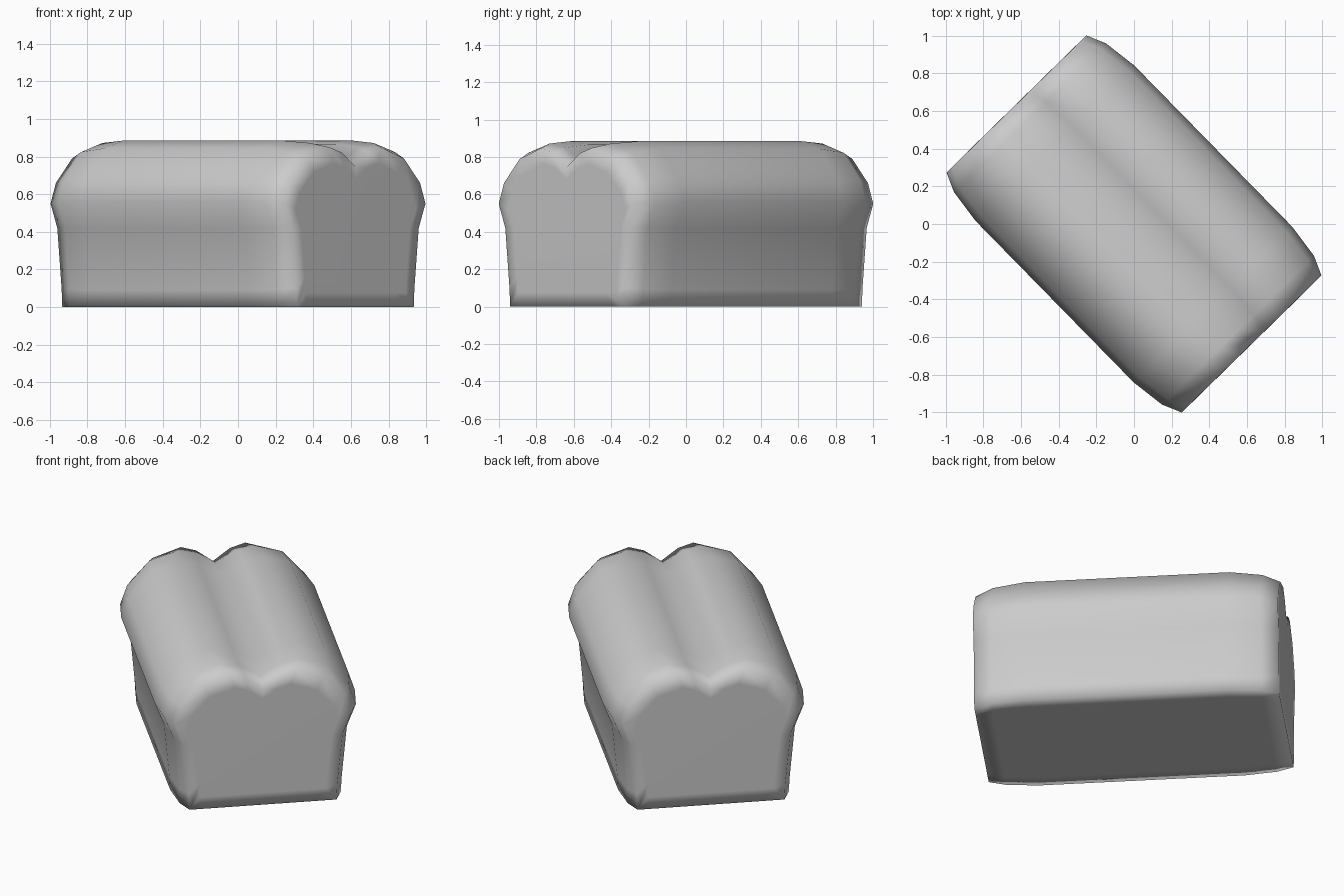
import bpy, bmesh, math
from mathutils import Matrix

if "Cube" in bpy.data.objects:
    bpy.data.objects.remove(bpy.data.objects["Cube"])

# Half cross-sections (half-width, height), from the top groove round to the base
MID = [(0, .80), (.13, .866), (.26, .885), (.41, .843), (.55, .68), (.59, .56),
       (.535, .42), (.505, .09), (.50, 0), (.40, 0)]
END = [(0, .745), (.10, .82), (.19, .848), (.36, .79), (.48, .66), (.52, .55),
       (.47, .42), (.438, .10), (.433, 0), (.35, 0)]
CAP = [(v * .86, .4 + (z - .4) * .81) for v, z in END]


def blend(a, b, t):
    return [(p[0] + (q[0] - p[0]) * t, p[1] + (q[1] - p[1]) * t) for p, q in zip(a, b)]


def closed(half):
    return half + [(-v, z) for v, z in reversed(half[1:])]


# Rings along the loaf: position and section
right = [(.60, MID), (.79, blend(MID, END, .36)), (.892, END), (.893, CAP)]
rings = [(-u, s) for u, s in reversed(right)] + right

bm = bmesh.new()
loops = [[bm.verts.new((u, v, z)) for v, z in closed(s)] for u, s in rings]
for a, b in zip(loops, loops[1:]):
    n = len(a)
    for i in range(n):
        j = (i + 1) % n
        bm.faces.new((a[i], a[j], b[j], b[i]))

# Flat end slices
bm.faces.new(loops[0])
bm.faces.new(loops[-1])
bmesh.ops.recalc_face_normals(bm, faces=bm.faces[:])
bm.transform(Matrix.Rotation(math.radians(-45.6), 4, 'Z'))
for f in bm.faces:
    f.smooth = True

mesh = bpy.data.meshes.new("bread_loaf")
bm.to_mesh(mesh)
bm.free()
bpy.context.collection.objects.link(bpy.data.objects.new("bread_loaf", mesh))
